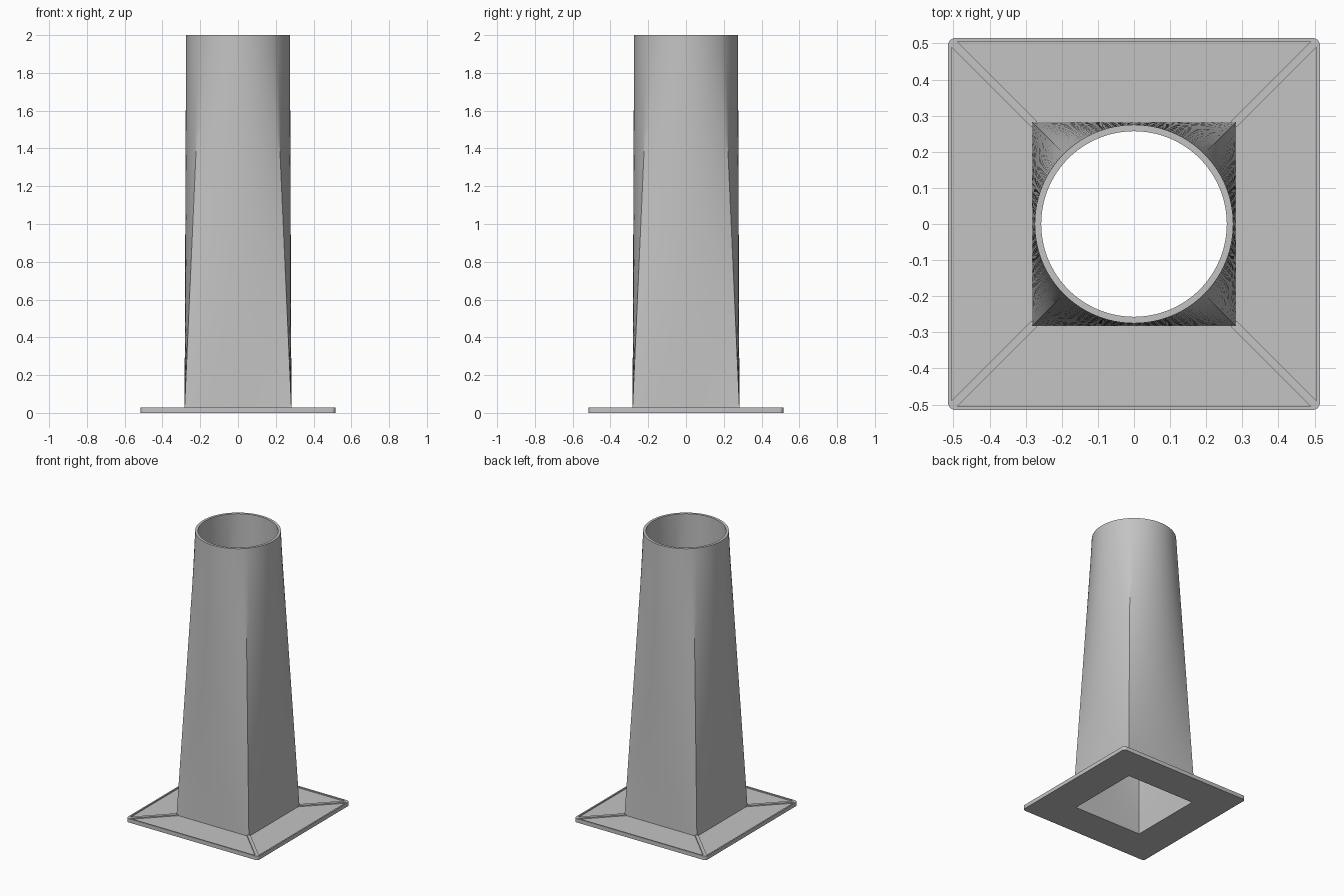
import bpy, bmesh, math
from mathutils import Matrix

if "Cube" in bpy.data.objects:
    bpy.data.objects.remove(bpy.data.objects["Cube"], do_unlink=True)

grey = bpy.data.materials.new("light_grey")
grey.use_nodes = True
color = (0.55, 0.55, 0.55, 1)
grey.diffuse_color = color
grey.node_tree.nodes["Principled BSDF"].inputs["Base Color"].default_value = color

FLOOR, TOP = 0.02, 0.028      # recessed panel height and rim height of the flange
OUTER, INNER = 0.283, 0.268   # half widths of the square end of the tube
SEGMENTS, LEVELS = 96, 16


def finish(bm, name):
    bmesh.ops.remove_doubles(bm, verts=bm.verts, dist=1e-5)
    bmesh.ops.recalc_face_normals(bm, faces=bm.faces)
    mesh = bpy.data.meshes.new(name)
    bm.to_mesh(mesh)
    bm.free()
    mesh.materials.append(grey)
    obj = bpy.data.objects.new(name, mesh)
    bpy.context.collection.objects.link(obj)
    bpy.ops.object.select_all(action="DESELECT")
    obj.select_set(True)
    bpy.context.view_layer.objects.active = obj
    bpy.ops.object.shade_smooth_by_angle(angle=math.radians(30))
    return obj


def loft_ring(name, loops):
    """Skin a series of equal loops and join the last one back to the first."""
    bm = bmesh.new()
    rings = [[bm.verts.new(p) for p in loop] for loop in loops]
    n = len(loops[0])
    for a, b in zip(rings, rings[1:] + rings[:1]):
        for i in range(n):
            j = (i + 1) % n
            bm.faces.new((a[i], a[j], b[j], b[i]))
    return finish(bm, name)


def rounded_square(half, radius, z, steps=6):
    points = []
    for corner in range(4):
        mid = math.pi / 4 + corner * math.pi / 2
        c = (half - radius) * math.sqrt(2)
        for i in range(steps + 1):
            a = mid - math.pi / 4 + i * math.pi / 2 / steps
            points.append((c * math.cos(mid) + radius * math.cos(a),
                           c * math.sin(mid) + radius * math.sin(a), z))
    return points


def square_to_round(half, radius, t):
    """Section of the tube, blending evenly spaced square and circle points."""
    points = []
    for i in range(SEGMENTS):
        side, u = divmod(i / SEGMENTS * 4, 1)
        turn = Matrix.Rotation(side * math.pi / 2, 2)
        a = (u - 0.5) * math.pi / 2
        x = half * (1 - t) + radius * math.cos(a) * t
        y = half * (2 * u - 1) * (1 - t) + radius * math.sin(a) * t
        px, py = turn @ Matrix.Identity(2).col[0] * x + turn @ Matrix.Identity(2).col[1] * y
        points.append((px, py, FLOOR + (2 - FLOOR) * t))
    return points


# Flange plate with a square opening
loft_ring("flange_plate", [
    rounded_square(0.515, 0.02, 0), rounded_square(0.515, 0.02, FLOOR),
    rounded_square(INNER, 0, FLOOR), rounded_square(INNER, 0, 0)])

# Raised rim around the flange
loft_ring("flange_rim", [
    rounded_square(0.515, 0.02, FLOOR), rounded_square(0.515, 0.02, TOP),
    rounded_square(0.505, 0.01, TOP), rounded_square(0.505, 0.01, FLOOR)])

# Diagonal ribs from the tube corners to the rim corners
for k, name in enumerate(("back_left", "back_right", "front_right", "front_left")):
    bm = bmesh.new()
    start, end = 0.39, 0.712
    place = (Matrix.Rotation(math.pi / 4 + k * math.pi / 2, 4, "Z")
             @ Matrix.Translation(((start + end) / 2, 0, (FLOOR + TOP) / 2))
             @ Matrix.Diagonal((end - start, 0.022, TOP - FLOOR, 1)))
    bmesh.ops.create_cube(bm, size=1, matrix=place)
    finish(bm, name + "_rib")

# Hollow tube: square at the flange, round at the top
steps = [i / LEVELS for i in range(LEVELS + 1)]
loft_ring("transition_tube",
          [square_to_round(OUTER, 0.275, t) for t in steps]
          + [square_to_round(INNER, 0.257, t) for t in reversed(steps)])
